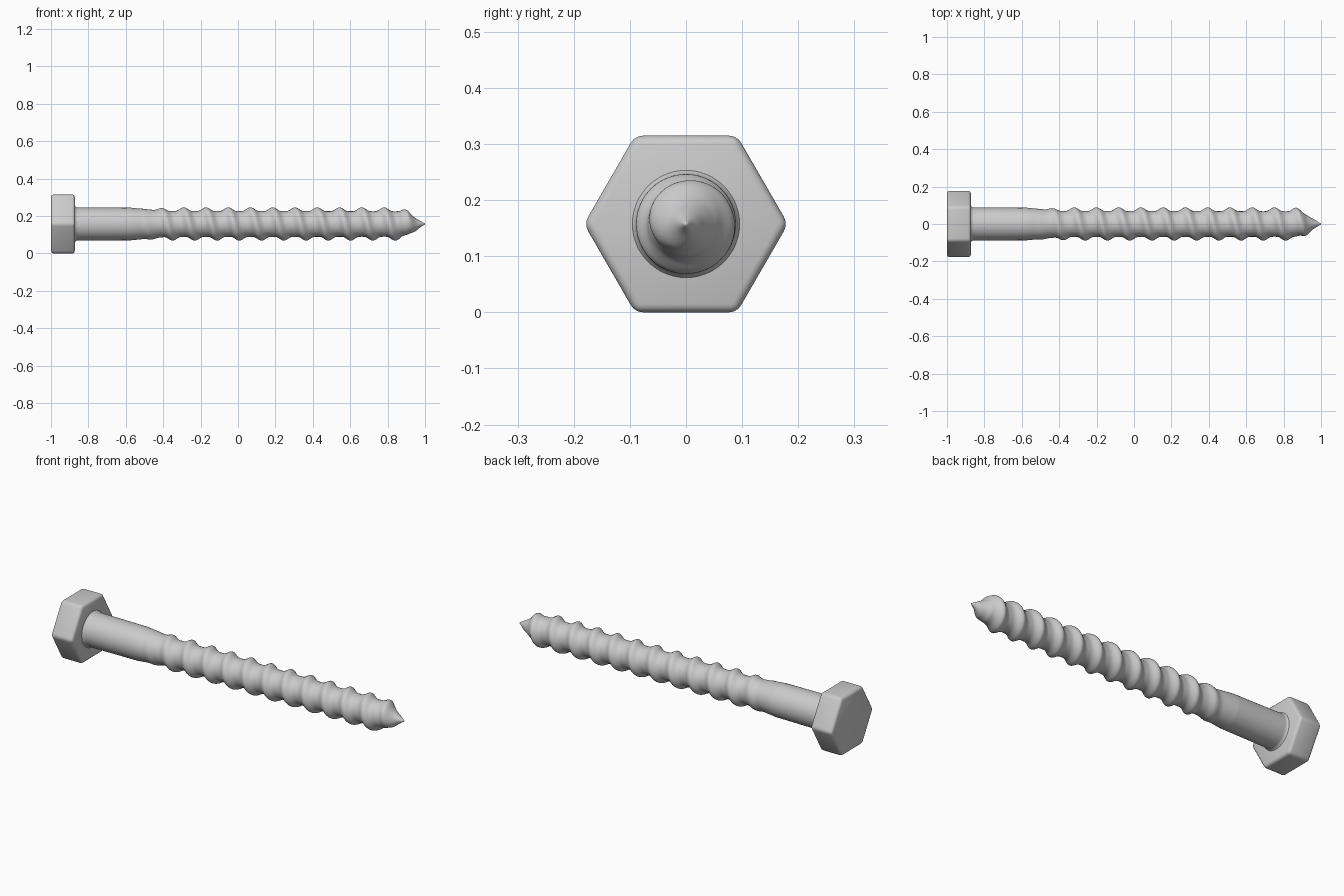
import bpy, bmesh, math

if "Cube" in bpy.data.objects:
    bpy.data.objects.remove(bpy.data.objects["Cube"])

CZ = 0.1575          # height of the screw axis
PITCH = 0.119
CREST_X = 0.87       # crest position on the +y side near the tip
SEG = 48
RINGS = 340


def lerp_profile(pts, x):
    for (x0, r0), (x1, r1) in zip(pts, pts[1:]):
        if x <= x1:
            t = max(0.0, (x - x0) / (x1 - x0))
            return r0 + (r1 - r0) * t
    return pts[-1][1]


def finish(bm, name, angle):
    bmesh.ops.recalc_face_normals(bm, faces=bm.faces[:])
    mesh = bpy.data.meshes.new(name)
    bm.to_mesh(mesh)
    bm.free()
    obj = bpy.data.objects.new(name, mesh)
    bpy.context.collection.objects.link(obj)
    bpy.ops.object.select_all(action='DESELECT')
    obj.select_set(True)
    bpy.context.view_layer.objects.active = obj
    bpy.ops.object.shade_smooth_by_angle(angle=math.radians(angle))
    return obj


# Hexagonal head with softened edges
bm = bmesh.new()
R = 0.1575 / math.cos(math.radians(30))
ring = [bm.verts.new((-1.0, R * math.cos(math.radians(60 * i)),
                      CZ + R * math.sin(math.radians(60 * i)))) for i in range(6)]
base = bm.faces.new(ring)
ext = bmesh.ops.extrude_face_region(bm, geom=[base], use_keep_orig=True)
bmesh.ops.translate(bm, vec=(0.128, 0, 0),
                    verts=[g for g in ext['geom'] if isinstance(g, bmesh.types.BMVert)])
bmesh.ops.bevel(bm, geom=bm.edges[:], offset=0.015, segments=3, profile=0.5,
                affect='EDGES')
finish(bm, "hex_head", 50)

# Shank, tapering root and pointed tip in one lathed surface with a helical thread
root = [(-0.874, 0.097), (-0.862, 0.089), (-0.57, 0.087), (-0.48, 0.078),
        (-0.38, 0.069), (0.86, 0.068), (0.91, 0.056), (0.95, 0.031),
        (1.0, 0.002)]
height = [(-0.52, 0.0), (-0.36, 0.020), (0.88, 0.021), (0.94, 0.010), (0.98, 0.0)]

bm = bmesh.new()
rings = []
for i in range(RINGS + 1):
    x = -0.874 + 1.874 * i / RINGS
    row = []
    for j in range(SEG):
        a = 2 * math.pi * j / SEG
        phase = 2 * math.pi * (x - CREST_X) / PITCH - a
        wave = ((1 + math.cos(phase)) / 2) ** 2
        r = lerp_profile(root, x) + lerp_profile(height, x) * wave
        row.append(bm.verts.new((x, r * math.cos(a), CZ + r * math.sin(a))))
    rings.append(row)
for a, b in zip(rings, rings[1:]):
    for j in range(SEG):
        k = (j + 1) % SEG
        bm.faces.new((a[j], a[k], b[k], b[j]))
bm.faces.new(rings[-1])
finish(bm, "threaded_shank", 60)
